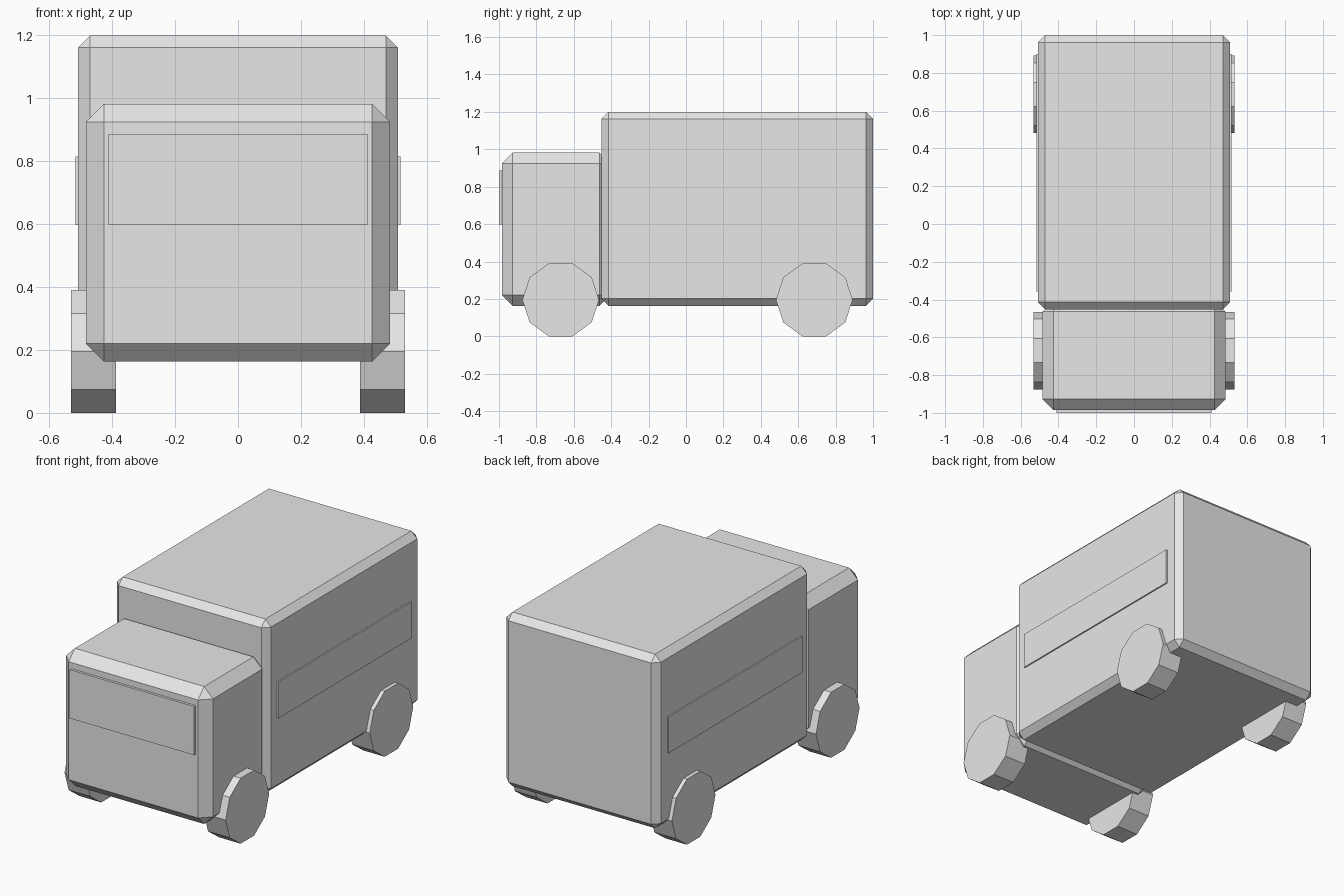
import bpy
import bmesh
import math

if "Cube" in bpy.data.objects:
    bpy.data.objects.remove(bpy.data.objects["Cube"])

grey = bpy.data.materials.new("plain_grey")
grey.diffuse_color = (0.8, 0.8, 0.8, 1.0)
grey.use_nodes = True
grey.node_tree.nodes["Principled BSDF"].inputs["Base Color"].default_value = grey.diffuse_color


def finish(name, bm):
    bmesh.ops.recalc_face_normals(bm, faces=bm.faces)
    mesh = bpy.data.meshes.new(name)
    bm.to_mesh(mesh)
    bm.free()
    mesh.materials.append(grey)
    obj = bpy.data.objects.new(name, mesh)
    bpy.context.collection.objects.link(obj)
    return obj


def box(name, lo, hi, chamfer=0.0):
    """Box between two corners, with optional single-step chamfered edges."""
    bm = bmesh.new()
    bmesh.ops.create_cube(bm, size=1.0)
    for v in bm.verts:
        for i in range(3):
            v.co[i] = lo[i] if v.co[i] < 0 else hi[i]
    if chamfer:
        bmesh.ops.bevel(bm, geom=bm.edges[:], offset=chamfer, segments=1,
                        affect='EDGES')
    return finish(name, bm)


def wheel(name, side, y):
    """Ten-sided wheel whose axle runs along x, resting on a flat side."""
    radius, sides = 0.205, 10
    inner, outer = 0.388, 0.531
    z = radius * math.cos(math.pi / sides)
    bm = bmesh.new()
    ring = []
    for i in range(sides):
        a = 2 * math.pi * i / sides
        ring.append(bm.verts.new((side * inner, y + radius * math.cos(a),
                                  z + radius * math.sin(a))))
    face = bm.faces.new(ring)
    ext = bmesh.ops.extrude_face_region(bm, geom=[face], use_keep_orig=True)
    moved = [g for g in ext["geom"] if isinstance(g, bmesh.types.BMVert)]
    bmesh.ops.translate(bm, verts=moved, vec=(side * (outer - inner), 0, 0))
    return finish(name, bm)


# Main bodies
box("cargo_body", (-0.508, -0.452, 0.163), (0.508, 1.0, 1.2), 0.038)
box("cab", (-0.484, -0.985, 0.163), (0.484, -0.405, 0.982), 0.058)

# Windscreen panel
box("windscreen", (-0.411, -1.0, 0.597), (0.411, -0.975, 0.887))

# Mirrored side windows and wheels
for side, label in ((-1, "left"), (1, "right")):
    xs = sorted((side * 0.495, side * 0.516))
    box(f"{label}_side_window", (xs[0], -0.358, 0.598), (xs[1], 0.9, 0.815))
    wheel(f"{label}_front_wheel", side, -0.67)
    wheel(f"{label}_rear_wheel", side, 0.686)
